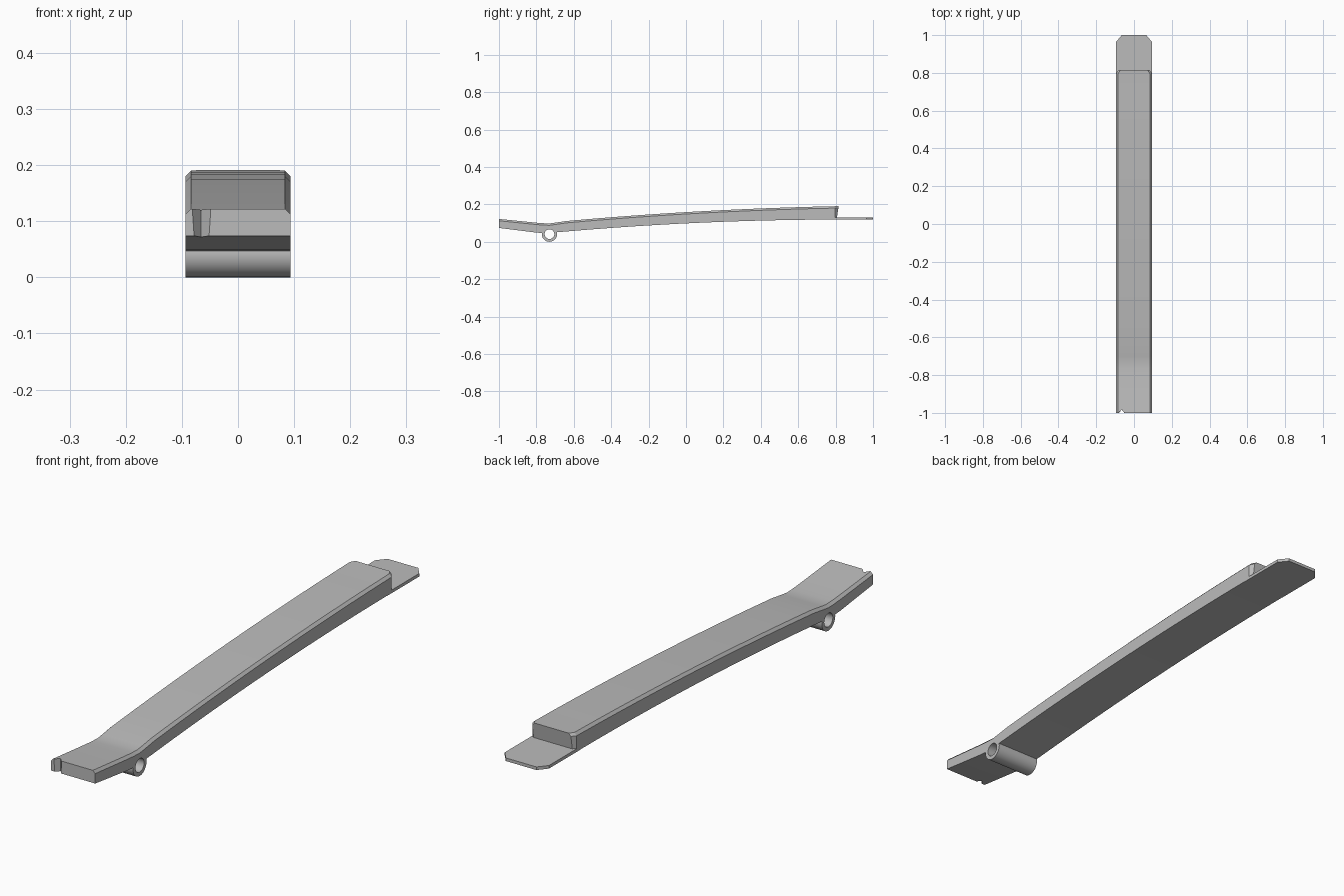
import bpy, bmesh, math
from mathutils import Matrix

if "Cube" in bpy.data.objects:
    bpy.data.objects.remove(bpy.data.objects["Cube"])

HALF = 0.094      # half width of the lever
BEVEL = 0.01      # bevel along the top edges
PIVOT = (0, -0.73, 0.041)

grey = bpy.data.materials.new("steel grey")
grey.use_nodes = True
grey.diffuse_color = (0.5, 0.5, 0.5, 1)
grey.node_tree.nodes["Principled BSDF"].inputs["Base Color"].default_value = (0.5, 0.5, 0.5, 1)


def make(name, bm):
    bmesh.ops.recalc_face_normals(bm, faces=bm.faces)
    mesh = bpy.data.meshes.new(name)
    bm.to_mesh(mesh)
    bm.free()
    mesh.materials.append(grey)
    obj = bpy.data.objects.new(name, mesh)
    bpy.context.collection.objects.link(obj)
    return obj


def loft(name, rings):
    """Skin a row of equal-length rings and cap both ends."""
    bm = bmesh.new()
    loops = [[bm.verts.new(p) for p in ring] for ring in rings]
    for a, b in zip(loops, loops[1:]):
        for i in range(len(a)):
            j = (i + 1) % len(a)
            bm.faces.new((a[i], a[j], b[j], b[i]))
    bm.faces.new(loops[0])
    bm.faces.new(loops[-1][::-1])
    return make(name, bm)


def circle(x, r, n=40):
    return [(x, PIVOT[1] + r * math.cos(2 * math.pi * k / n),
             PIVOT[2] + r * math.sin(2 * math.pi * k / n)) for k in range(n)]


def cut(obj, cutter):
    mod = obj.modifiers.new("cut", 'BOOLEAN')
    mod.operation = 'DIFFERENCE'
    mod.solver = 'EXACT'
    mod.object = cutter
    bpy.context.view_layer.objects.active = obj
    bpy.ops.object.modifier_apply(modifier=mod.name)


def smooth(obj, degrees):
    bpy.ops.object.select_all(action='DESELECT')
    obj.select_set(True)
    bpy.context.view_layer.objects.active = obj
    bpy.ops.object.shade_smooth_by_angle(angle=math.radians(degrees))


def section(y, top, bottom, half=HALF, lean=0.0):
    """Cross-section with bevelled upper corners."""
    right = [(half, y, bottom), (half, y + lean, top - BEVEL),
             (half - BEVEL, y + lean, top)]
    return right + [(-x, py, z) for x, py, z in reversed(right)]


# Lever body: short front arm, dip over the pivot, long gently curved arm
stations = [(-1, 0.122, 0.074), (-0.8, 0.102, 0.049), (-0.76, 0.099, 0.046),
            (-0.73, 0.098, 0.046), (-0.7, 0.102, 0.05), (-0.64, 0.111, 0.055)]
rings = [section(*s) for s in stations]
STEPS = 12
for k in range(1, STEPS + 1):
    t = k / STEPS
    y = -0.64 + 1.437 * t
    rings.append(section(y, 0.111 + 0.079 * t + 0.05 * t * (1 - t),
                         0.055 + 0.064 * t + 0.06 * t * (1 - t)))
rings.append(section(0.805, 0.191, 0.119, HALF - 0.012, 0.01))
body = loft("lever_body", rings)

# Pivot bore and front notch
bore = loft("bore_cutter", [circle(-0.2, 0.032), circle(0.2, 0.032)])
notch = loft("notch_cutter", [
    [(-0.066 - w, -1.01, z), (-0.066, -0.982, z), (-0.066 + w, -1.01, z)]
    for z, w in ((0.05, 0.02), (0.14, 0.026))])
for cutter in (bore, notch):
    cut(body, cutter)
    bpy.data.objects.remove(cutter)
smooth(body, 12)

# Pivot tube: hollow sleeve across the full width
bm = bmesh.new()
walls = [[bm.verts.new(p) for p in circle(x, r)]
         for x, r in ((-HALF, 0.041), (HALF, 0.041), (HALF, 0.026), (-HALF, 0.026))]
for a, b in zip(walls, walls[1:] + walls[:1]):
    for i in range(len(a)):
        j = (i + 1) % len(a)
        bm.faces.new((a[i], a[j], b[j], b[i]))
smooth(make("pivot_tube", bm), 30)

# Rear tongue: thin plate with clipped corners
outline = [(HALF, 0.77), (HALF, 0.965), (0.065, 1.0)]
outline += [(-x, y) for x, y in reversed(outline)]
loft("rear_tongue", [[(x, y, z) for x, y in outline] for z in (0.118, 0.13)])
